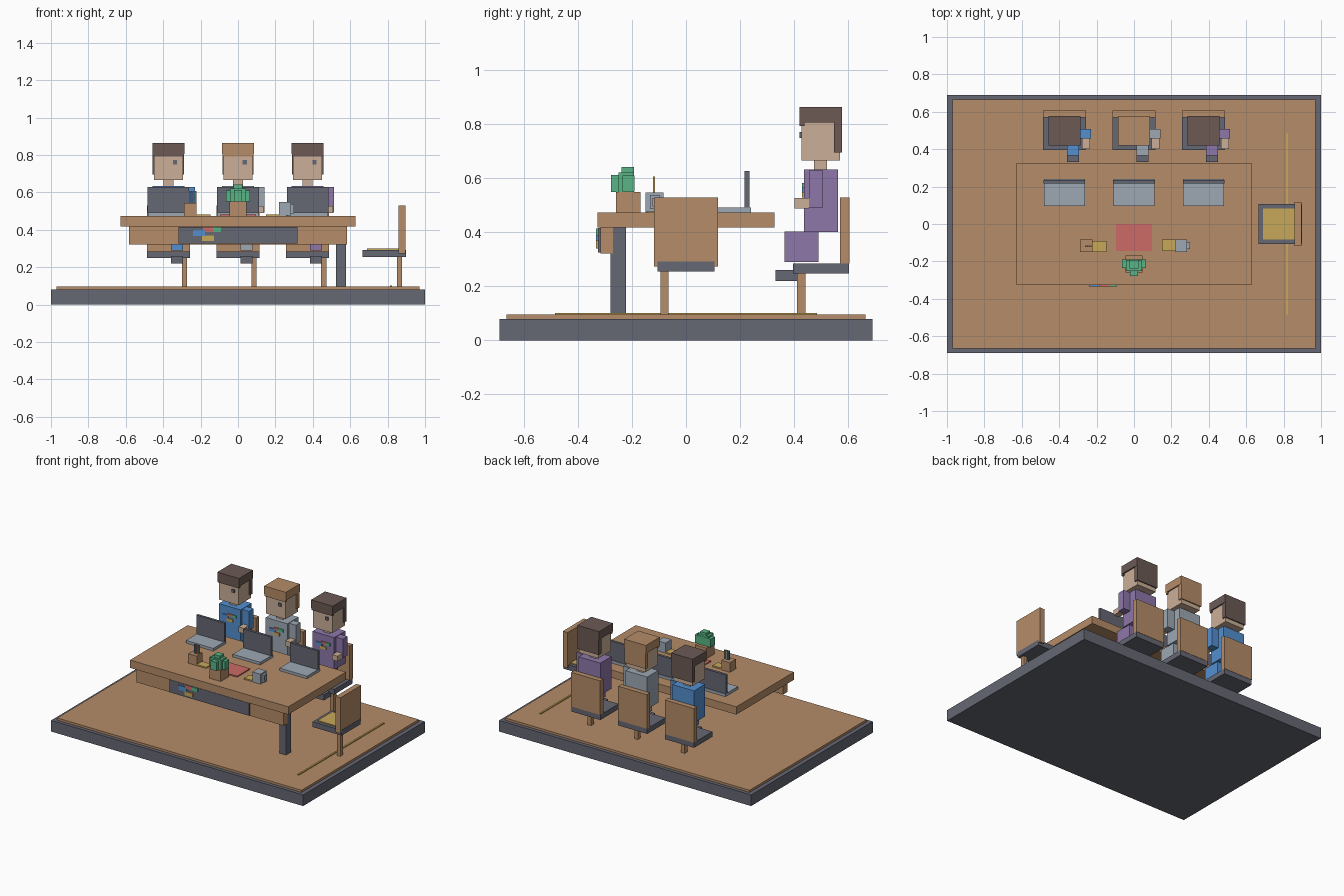
import bpy

if "Cube" in bpy.data.objects:
    bpy.data.objects.remove(bpy.data.objects["Cube"])


def srgb(r, g, b):
    return [((c / 255 + 0.055) / 1.055) ** 2.4 for c in (r, g, b)] + [1]


def material(name, rgb):
    m = bpy.data.materials.new(name)
    m.diffuse_color = srgb(*rgb)
    m.use_nodes = True
    m.node_tree.nodes["Principled BSDF"].inputs["Base Color"].default_value = m.diffuse_color
    return m


MAT = {n: material(n, c) for n, c in {
    "slate": (101, 103, 115), "wood": (181, 140, 104), "skin": (203, 176, 152),
    "dark_brown": (108, 90, 85), "blue": (83, 143, 207), "purple": (141, 119, 170),
    "grey": (157, 168, 180), "green": (88, 181, 133), "red": (205, 107, 102),
    "yellow": (200, 168, 90)}.items()}


def box(name, mat, x, y, z):
    """Box from (min, max) ranges along each axis."""
    spans = (x, y, z)
    bpy.ops.mesh.primitive_cube_add(size=1, location=[(a + b) / 2 for a, b in spans])
    ob = bpy.context.object
    ob.name = name
    ob.scale = [b - a for a, b in spans]
    bpy.ops.object.transform_apply(location=False, rotation=False, scale=True)
    ob.data.materials.append(MAT[mat])
    return ob


def tiles(name, cx, cz, y, s):
    """Small group of coloured decoration tiles on a front face."""
    for mat, x0, x1, z0, z1 in (("blue", -.075, -.012, -.012, .02),
                                ("red", -.022, .030, .010, .036),
                                ("green", .022, .075, .010, .036),
                                ("yellow", -.028, .036, -.038, -.010)):
        box(f"{name}_{mat}", mat, (cx + x0 * s, cx + x1 * s), (y - .007, y),
            (cz + z0 * s, cz + z1 * s))


# Base, floor and floor strip
box("base", "slate", (-1, 1), (-.69, .69), (0, .08))
box("floor", "wood", (-.97, .97), (-.665, .665), (.08, .096))
box("floor_strip", "yellow", (.812, .824), (-.485, .485), (.096, .102))

# Table
box("table_top", "wood", (-.628, .628), (-.327, .327), (.418, .474))
box("front_apron", "wood", (-.583, .583), (-.316, -.27), (.322, .418))
box("apron_panel", "slate", (-.317, .317), (-.326, -.316), (.326, .416))
tiles("apron_tile", -.165, .379, -.326, 1)
box("table_leg", "slate", (.524, .578), (-.28, -.223), (.096, .418))

# Side chair, facing the table end
box("side_seat", "slate", (.666, .897), (-.106, .106), (.255, .293))
box("side_cushion", "yellow", (.69, .857), (-.083, .083), (.293, .3))
box("side_backrest", "wood", (.857, .895), (-.118, .118), (.274, .53))
box("side_chair_leg", "wood", (.85, .878), (-.094, -.064), (.096, .255))


def chair(cx):
    box("seat", "slate", (cx - .115, cx + .115), (.396, .604), (.248, .285))
    box("backrest", "wood", (cx - .115, cx + .115), (.57, .606), (.285, .53))
    box("chair_leg", "wood", (cx + .072, cx + .1), (.411, .443), (.096, .25))


def person(cx, shirt, hair):
    def part(name, mat, x0, x1, y, z):
        box(name, mat, (cx + x0, cx + x1), y, z)
    part("torso", shirt, -.086, .086, (.437, .563), (.402, .633))
    part("thigh", shirt, .013, .077, (.365, .49), (.29, .404))
    part("shoe", "slate", .013, .077, (.332, .412), (.22, .26))
    part("arm", shirt, .086, .141, (.456, .508), (.493, .63))
    part("hand", "skin", .094, .137, (.402, .456), (.489, .527))
    part("neck", "skin", -.027, .027, (.473, .522), (.633, .667))
    part("head", "skin", -.077, .077, (.428, .57), (.667, .808))
    part("hair_top", hair, -.086, .086, (.42, .578), (.806, .865))
    part("hair_fringe", hair, -.084, .084, (.42, .438), (.793, .806))
    part("hair_back", hair, -.084, .084, (.548, .578), (.696, .806))
    part("eye", "slate", .025, .047, (.42, .428), (.75, .772))
    tiles("shirt_tile", cx, .557, .437, .73)


def laptop(cx):
    box("laptop_base", "grey", (cx - .109, cx + .109), (.096, .24), (.474, .493))
    box("laptop_screen", "slate", (cx - .111, cx + .111), (.217, .235), (.493, .628))


# Three seated people with laptops
for cx, shirt, hair in ((-.372, "blue", "dark_brown"), (0, "grey", "wood"),
                        (.372, "purple", "dark_brown")):
    chair(cx)
    person(cx, shirt, hair)
    laptop(cx)

# Mat and note pads
box("mat", "red", (-.095, .095), (-.145, 0), (.474, .482))
box("left_note_pad", "yellow", (-.225, -.147), (-.15, -.09), (.474, .483))
box("right_note_pad", "yellow", (.15, .222), (-.145, -.083), (.474, .483))

# Potted plant
box("plant_pot", "wood", (-.045, .045), (-.26, -.168), (.474, .55))
box("leaves_wide", "green", (-.063, .063), (-.236, -.19), (.552, .61))
box("leaves_middle", "green", (-.042, .042), (-.25, -.192), (.55, .622))
box("leaves_front", "green", (-.022, .022), (-.278, -.235), (.55, .612))
box("leaves_top", "green", (-.024, .024), (-.238, -.193), (.62, .642))

# Pen cup
box("pen_cup", "wood", (-.29, -.222), (-.15, -.083), (.474, .543))
for i, mat in enumerate(("blue", "red", "green", "yellow")):
    x = -.262 + i * .011
    box(f"pen_{mat}", mat, (x, x + .008), (-.122, -.114), (.54, .607))

# Mug with a square loop handle
box("mug", "grey", (.22, .283), (-.15, -.083), (.476, .548))
box("handle_upper", "grey", (.283, .3), (-.134, -.098), (.526, .538))
box("handle_lower", "grey", (.283, .3), (-.134, -.098), (.486, .498))
box("handle_front", "grey", (.283, .3), (-.134, -.124), (.498, .526))
box("handle_rear", "grey", (.283, .3), (-.108, -.098), (.498, .526))
